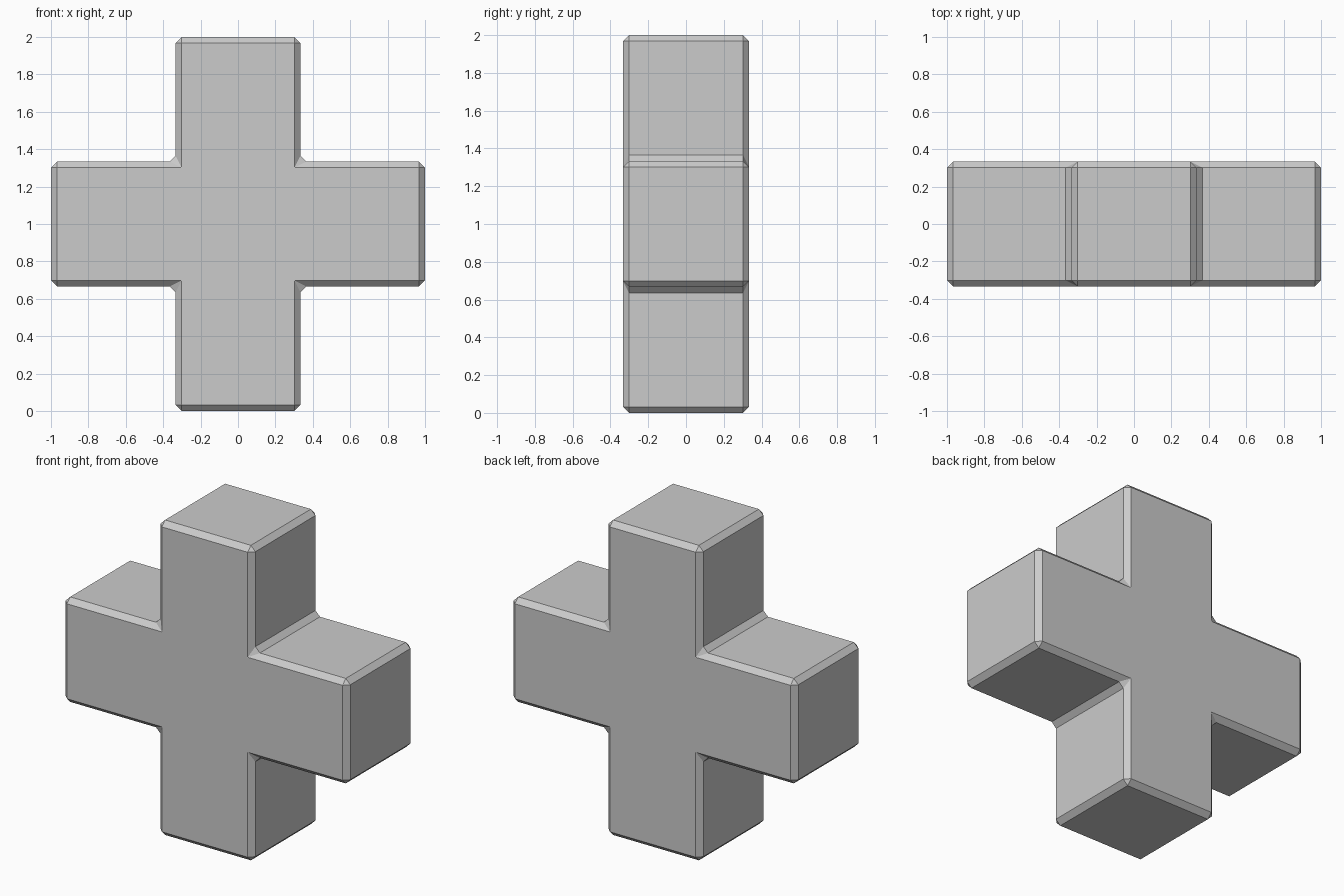
import bpy, bmesh
from mathutils import Vector

if "Cube" in bpy.data.objects:
    bpy.data.objects.remove(bpy.data.objects["Cube"])

ARM = 1 / 3      # half width of each arm
BEVEL = 0.032

# Plus-shaped outline: one quarter's corners rotated four times
outline = []
x_z = [(1, -ARM), (1, ARM), (ARM, ARM)]
for _ in range(4):
    outline += x_z
    x_z = [(-z, x) for x, z in x_z]

# Extrude the outline through the depth
bm = bmesh.new()
face = bm.faces.new([bm.verts.new((x, -ARM, z + 1)) for x, z in outline])
ext = bmesh.ops.extrude_face_region(bm, geom=[face], use_keep_orig=True)
verts = [g for g in ext["geom"] if isinstance(g, bmesh.types.BMVert)]
bmesh.ops.translate(bm, verts=verts, vec=Vector((0, 2 * ARM, 0)))
bmesh.ops.recalc_face_normals(bm, faces=bm.faces)
mesh = bpy.data.meshes.new("cross_block")
bm.to_mesh(mesh)
bm.free()
cross = bpy.data.objects.new("cross_block", mesh)
bpy.context.collection.objects.link(cross)

# Flat chamfer on every edge, including the inner corners
bevel = cross.modifiers.new("chamfer", "BEVEL")
bevel.width = BEVEL
bevel.segments = 1
bevel.limit_method = "ANGLE"
